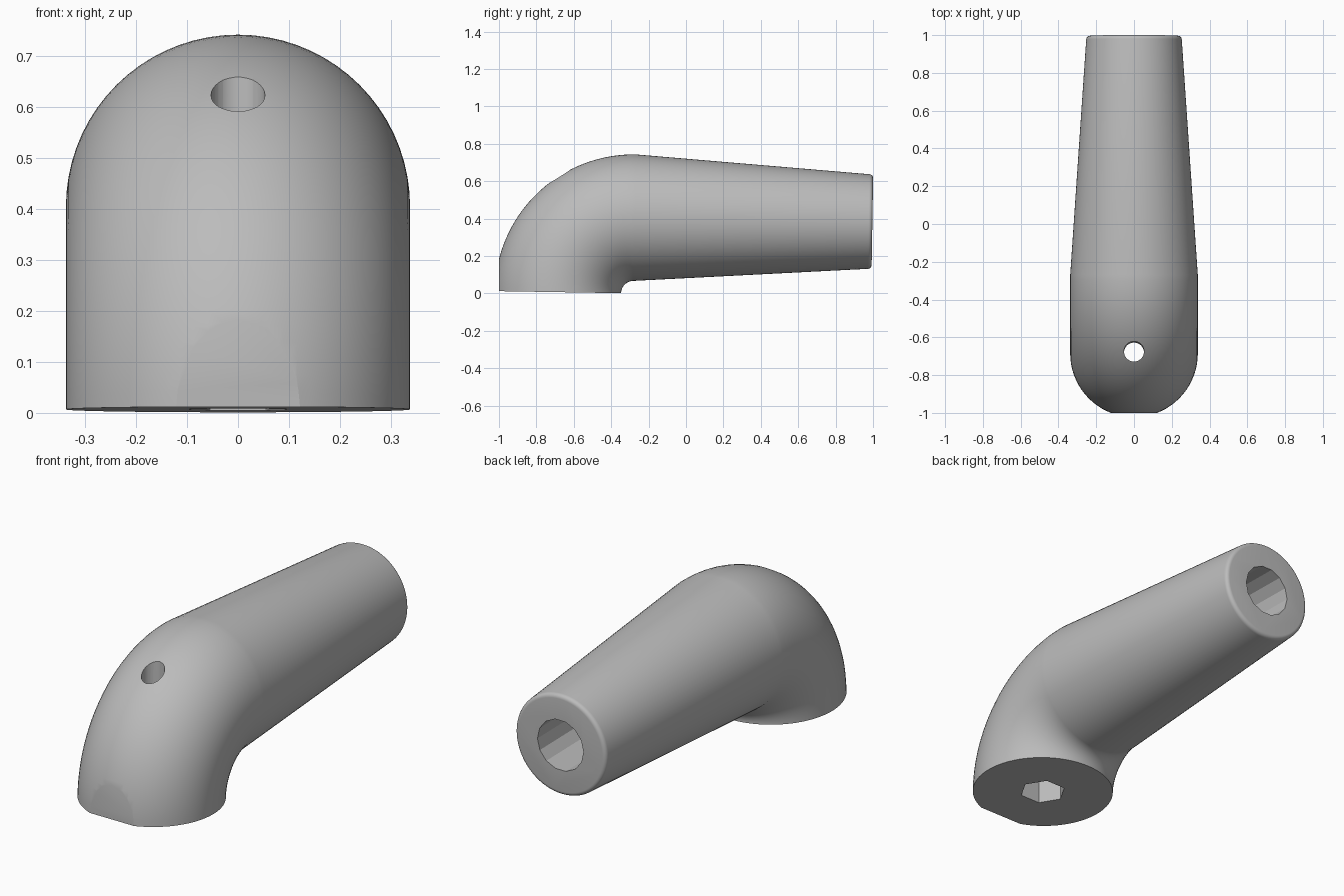
import bpy, bmesh, math
from mathutils import Matrix, Vector

if "Cube" in bpy.data.objects:
    bpy.data.objects.remove(bpy.data.objects["Cube"])

PIVOT = Vector((0, -0.28, 0))      # centre of the elbow bend
BEND = 0.405                       # bend radius of the centre line
TILT = math.radians(0.95)          # small pitch of the whole part
R_BASE, R_END, LENGTH, FILLET = 0.338, 0.253, 1.27, 0.02
SIDES = 72

grey = bpy.data.materials.new("grey")
grey.diffuse_color = (0.5, 0.5, 0.5, 1)
grey.use_nodes = True
grey.node_tree.nodes["Principled BSDF"].inputs["Base Color"].default_value = grey.diffuse_color


def radial(a):
    """Direction from the pivot at bend angle a, in the yz plane."""
    return Vector((0, -math.cos(a), math.sin(a)))


def new_object(name, bm):
    bmesh.ops.recalc_face_normals(bm, faces=bm.faces[:])
    mesh = bpy.data.meshes.new(name)
    bm.to_mesh(mesh)
    bm.free()
    mesh.materials.append(grey)
    obj = bpy.data.objects.new(name, mesh)
    bpy.context.collection.objects.link(obj)
    return obj


# Ring stations: (centre, radial direction, radius)
stations = []
for i in range(37):                                   # elbow
    d = radial(TILT + math.pi / 2 * i / 36)
    stations.append((PIVOT + BEND * d, d, R_BASE))
up = radial(TILT + math.pi / 2)
axis = Vector((0, math.cos(TILT), -math.sin(TILT)))
start = PIVOT + BEND * up
for i in range(6):                                    # taper and rounded end
    a = math.pi / 2 * i / 5
    s = LENGTH - FILLET * (1 - math.sin(a))
    stations.append((start + axis * s, up, R_END - FILLET * (1 - math.cos(a))))

bm = bmesh.new()
rings = []
for centre, d, r in stations:
    rings.append([bm.verts.new(centre + r * (d * math.cos(t) + Vector((1, 0, 0)) * math.sin(t)))
                  for t in (2 * math.pi * k / SIDES for k in range(SIDES))])
for a, b in zip(rings, rings[1:]):
    for k in range(SIDES):
        n = (k + 1) % SIDES
        bm.faces.new((a[k], a[n], b[n], b[k]))
bm.faces.new(rings[0])
bm.faces.new(rings[-1])
body = new_object("bent_handle", bm)


def prism(name, sides, radius, depth, centre, direction, spin=0.0):
    """Prism cutter whose long axis follows direction."""
    bm = bmesh.new()
    rot = Vector(direction).to_track_quat('Z', 'X').to_matrix().to_4x4()
    bmesh.ops.create_cone(bm, cap_ends=True, segments=sides, radius1=radius, radius2=radius,
                          depth=depth, matrix=Matrix.Translation(centre) @ rot @ Matrix.Rotation(spin, 4, 'Z'))
    return new_object(name, bm)


# Cutters: front flat, hex socket, screw hole and end bore
base = PIVOT + BEND * radial(TILT)
lift = Vector((0, math.sin(TILT), math.cos(TILT)))
bm = bmesh.new()
bmesh.ops.create_cube(bm, size=1, matrix=Matrix.Translation((0, -1.5, 0.2)))
cutters = [new_object("front_flat_cutter", bm)]

bm = bmesh.new()
hexa = [(0.11 * math.cos(math.pi / 3 * k), 0.11 * math.sin(math.pi / 3 * k)) for k in range(6)]
low = [bm.verts.new(base + Vector((x, y, 0)) - lift * 0.1) for x, y in hexa]
high = [bm.verts.new(base + Vector((x, y, 0)) + lift * 0.25) for x, y in hexa]
bm.faces.new(low)
bm.faces.new(high)
for k in range(6):
    n = (k + 1) % 6
    bm.faces.new((low[k], low[n], high[n], high[k]))
cutters.append(new_object("hex_socket_cutter", bm))
cutters.append(prism("screw_hole_cutter", 32, 0.053, 1.0, base + lift * 0.6, lift))
cutters.append(prism("end_bore_cutter", 14, 0.128, 0.9, start + axis * (LENGTH - 0.35), axis))

bpy.context.view_layer.objects.active = body
for c in cutters:
    mod = body.modifiers.new(c.name, 'BOOLEAN')
    mod.operation = 'DIFFERENCE'
    mod.solver = 'EXACT'
    mod.object = c
    bpy.ops.object.modifier_apply(modifier=mod.name)
    bpy.data.objects.remove(c, do_unlink=True)

bpy.ops.object.select_all(action='DESELECT')
body.select_set(True)
bpy.ops.object.shade_smooth_by_angle(angle=math.radians(20))
